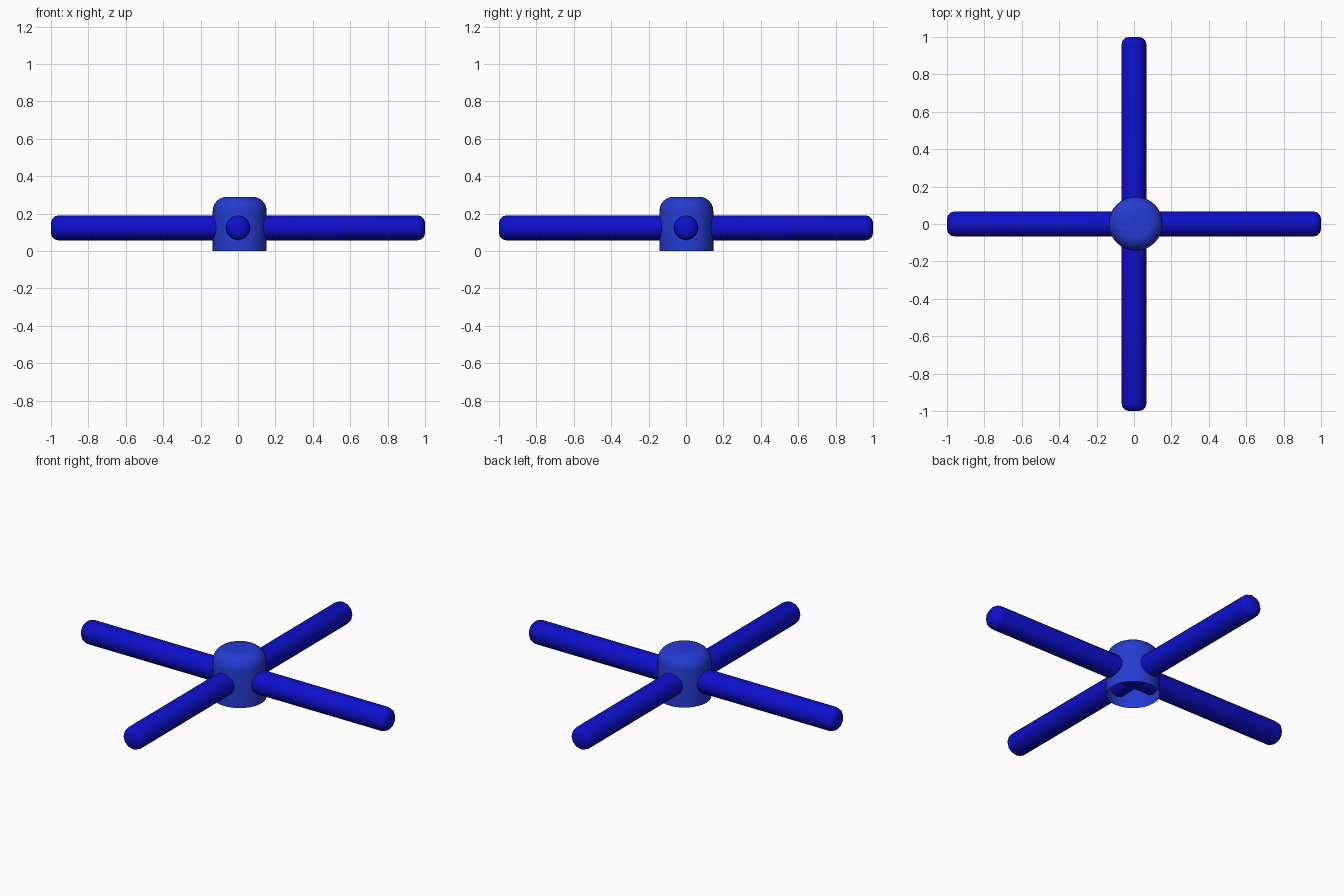
import bpy
from math import sin, cos, pi, radians

if "Cube" in bpy.data.objects:
    bpy.data.objects.remove(bpy.data.objects["Cube"])


def material(name, color):
    m = bpy.data.materials.new(name)
    m.diffuse_color = (*color, 1)
    m.use_nodes = True
    m.node_tree.nodes["Principled BSDF"].inputs["Base Color"].default_value = m.diffuse_color
    return m


def lathe(name, profile, sides, mat, close_start=False):
    """Revolve (radius, z) points about z; the last ring is always capped."""
    verts, faces = [], []
    for r, z in profile:
        for i in range(sides):
            a = 2 * pi * i / sides
            verts.append((r * cos(a), r * sin(a), z))
    for k in range(len(profile) - 1):
        for i in range(sides):
            j = (i + 1) % sides
            faces.append((k * sides + i, k * sides + j,
                          (k + 1) * sides + j, (k + 1) * sides + i))
    faces.append(tuple((len(profile) - 1) * sides + i for i in range(sides)))
    if close_start:
        faces.append(tuple(reversed(range(sides))))
    me = bpy.data.meshes.new(name)
    me.from_pydata(verts, [], faces)
    me.materials.append(mat)
    ob = bpy.data.objects.new(name, me)
    bpy.context.collection.objects.link(ob)
    bpy.ops.object.select_all(action='DESELECT')
    ob.select_set(True)
    bpy.context.view_layer.objects.active = ob
    bpy.ops.object.shade_smooth_by_angle(angle=radians(40))
    return ob


def rounded_end(radius, end, bevel, steps):
    """Quarter-round profile points finishing at height end."""
    return [(radius - bevel + bevel * cos(t), end - bevel + bevel * sin(t))
            for t in (pi / 2 * i / steps for i in range(steps + 1))]


hub_blue = material("hub_blue", (0.018, 0.045, 0.65))
bar_blue = material("bar_blue", (0.004, 0.005, 0.61))

# Hub: hollow cap, open underneath, with a rounded top edge
hub = lathe("hub", [(0.144, 0)] + rounded_end(0.144, 0.29, 0.075, 6), 32, hub_blue)
hub.location = (0.009, 0.002, 0)

# Two crossing bars that run right through the hub
half = rounded_end(0.067, 1.0, 0.04, 3)
bar_profile = [(r, -z) for r, z in reversed(half)] + half
for name, rot in (("bar_side_to_side", (0, pi / 2, 0)),
                  ("bar_front_to_back", (pi / 2, 0, 0))):
    bar = lathe(name, bar_profile, 12, bar_blue, close_start=True)
    bar.rotation_euler = rot
    bar.location = (0, 0, 0.124)
